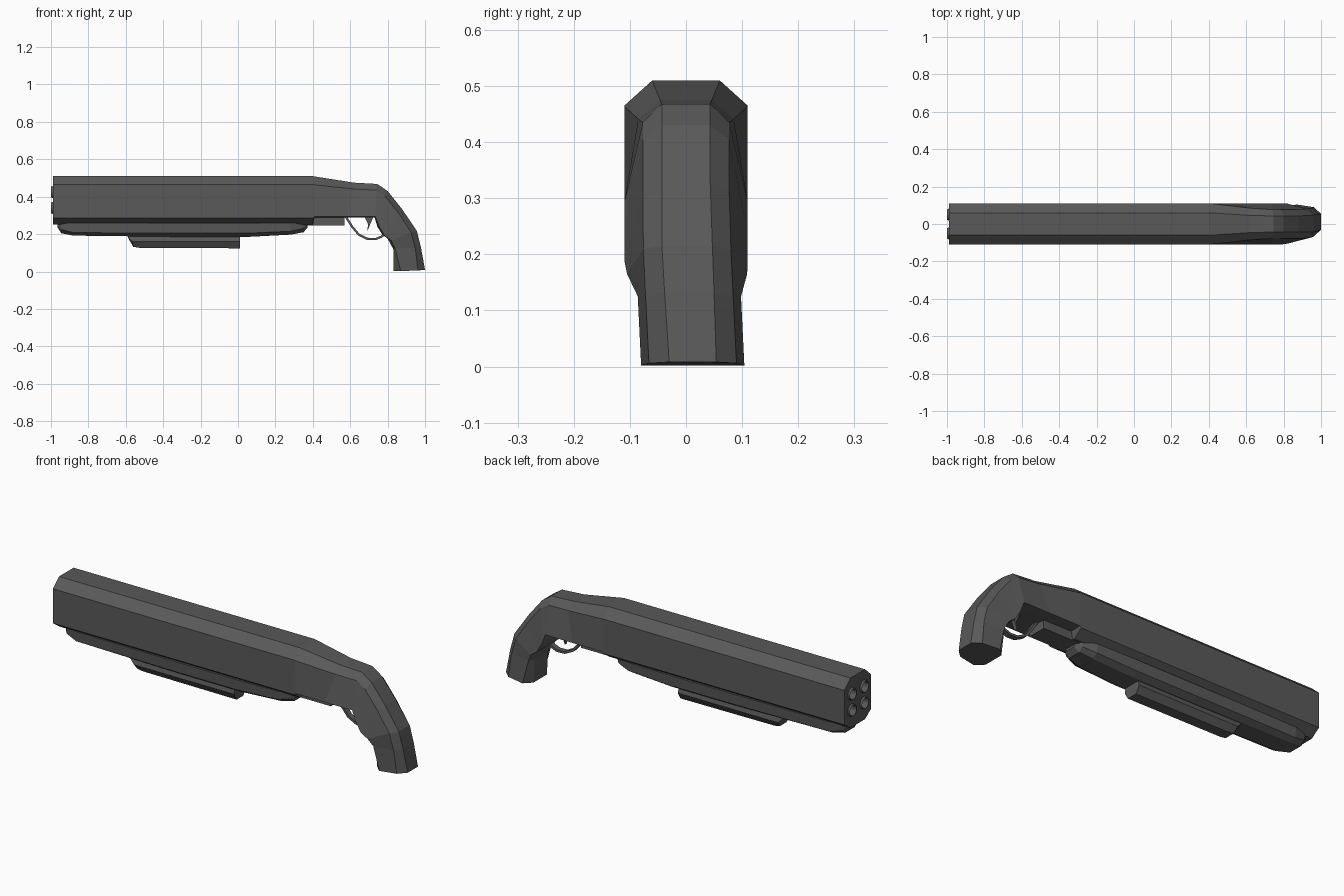
import bpy, bmesh, math
from mathutils import Vector

if "Cube" in bpy.data.objects:
    bpy.data.objects.remove(bpy.data.objects["Cube"])

gunmetal = bpy.data.materials.new("dark_grey")
gunmetal.use_nodes = True
gunmetal.diffuse_color = (0.1, 0.1, 0.1, 1)
gunmetal.node_tree.nodes["Principled BSDF"].inputs["Base Color"].default_value = (0.1, 0.1, 0.1, 1)


def finish(name, bm):
    bmesh.ops.recalc_face_normals(bm, faces=bm.faces)
    mesh = bpy.data.meshes.new(name)
    bm.to_mesh(mesh)
    bm.free()
    mesh.materials.append(gunmetal)
    obj = bpy.data.objects.new(name, mesh)
    bpy.context.collection.objects.link(obj)
    return obj


def loft(name, sections, capped=True):
    """Skin closed rings of points into one shell."""
    bm = bmesh.new()
    rings = [[bm.verts.new(p) for p in ring] for ring in sections]
    n = len(rings[0])
    for a, b in zip(rings, rings[1:]):
        for i in range(n):
            j = (i + 1) % n
            bm.faces.new((a[i], a[j], b[j], b[i]))
    if capped:
        bm.faces.new(rings[0])
        bm.faces.new(rings[-1])
    return finish(name, bm)


def mirrored(half, shift=0.0):
    """Ring from (x, z, half width) points listed from top to bottom."""
    left = [(x, w + shift, z) for x, z, w in half]
    right = [(x, shift - w, z) for x, z, w in reversed(half)]
    return left + right


def prism(name, outline, half_width):
    return loft(name, [[(x, y, z) for x, z in outline] for y in (-half_width, half_width)])


# Body and grip: each ring is top edge, shoulder, lower side, underside
def barrel_ring(x):
    return mirrored([(x, .51, .06), (x, .465, .11), (x, .285, .11), (x, .25, .06)])


body = loft("body_and_grip", [
    barrel_ring(-.99),
    barrel_ring(.40),
    mirrored([(.405, .509, .06), (.405, .464, .11), (.41, .293, .11), (.41, .29, .06)]),
    mirrored([(.62, .475, .046), (.62, .441, .085), (.58, .293, .11), (.58, .29, .06)]),
    mirrored([(.745, .468, .043), (.74, .435, .077), (.735, .293, .11), (.73, .29, .06)]),
    mirrored([(.80, .43, .043), (.785, .405, .077), (.755, .24, .11), (.745, .24, .06)]),
    mirrored([(.88, .33, .043), (.86, .31, .077), (.785, .19, .11), (.77, .20, .06)]),
    mirrored([(.957, .215, .045), (.925, .21, .078), (.82, .165, .107), (.80, .175, .06)], .002),
    mirrored([(.978, .13, .044), (.948, .125, .078), (.84, .125, .092), (.83, .12, .055)], .006),
    mirrored([(1.0, .008, .042), (.962, .006, .078), (.87, .002, .092), (.832, .002, .055)], .012),
])

# Four bores cut into the muzzle, each with a protruding ring
for y in (-.05, .05):
    for z in (.34, .425):
        def circle(x, r):
            return [(x, y + r * math.cos(t * math.tau / 16), z + r * math.sin(t * math.tau / 16))
                    for t in range(16)]
        cutter = loft("bore_cutter", [circle(-1.05, .031), circle(-.85, .031)])
        cut = body.modifiers.new("bore", 'BOOLEAN')
        cut.object = cutter
        cut.solver = 'EXACT'
        cutter.hide_render = True
        cutter.hide_set(True)
        loft("barrel_ring", [circle(-.85, .032), circle(-.99, .032), circle(-1.0, .028),
                             circle(-.99, .024), circle(-.86, .024), circle(-.86, .001)], False)


# Fore-end: boat-shaped shell under the barrels
def hull_ring(x, top, mid, low, w):
    return mirrored([(x, top, w), (x, mid, w * .95), (x, low, w * .6)])


loft("fore_end", [
    hull_ring(-.965, .26, .25, .235, .045),
    hull_ring(-.945, .26, .225, .205, .065),
    hull_ring(-.88, .26, .208, .192, .08),
    hull_ring(-.30, .26, .205, .185, .085),
    hull_ring(.05, .26, .205, .185, .085),
    hull_ring(.28, .26, .215, .197, .08),
    hull_ring(.35, .26, .23, .21, .06),
    hull_ring(.372, .26, .25, .235, .04),
])

# Pump handle below the fore-end
loft("pump_handle", [
    mirrored([(-.59, .20, .04), (-.59, .185, .045), (-.585, .175, .025)]),
    mirrored([(-.565, .20, .04), (-.565, .16, .05), (-.56, .132, .028)]),
    mirrored([(-.53, .20, .04), (-.53, .16, .05), (-.53, .127, .028)]),
    mirrored([(.012, .20, .04), (.012, .16, .05), (.012, .124, .028)]),
])

# Receiver block behind the fore-end
prism("receiver_block", [(.36, .30), (.57, .30), (.57, .247), (.36, .247)], .05)

# Trigger and its guard
prism("trigger", [(.675, .295), (.725, .295), (.708, .255), (.692, .215), (.695, .255)], .01)
path = [Vector(p) for p in ((.575, .295), (.61, .24), (.645, .198), (.69, .175),
                            (.735, .173), (.765, .185), (.785, .20))]
rings = []
for i, p in enumerate(path):
    along = (path[min(i + 1, len(path) - 1)] - path[max(i - 1, 0)]).normalized()
    side = Vector((-along.y, along.x)) * .006
    a, b = p + side, p - side
    rings.append([(a.x, -.014, a.y), (a.x, .014, a.y), (b.x, .014, b.y), (b.x, -.014, b.y)])
loft("trigger_guard", rings)
